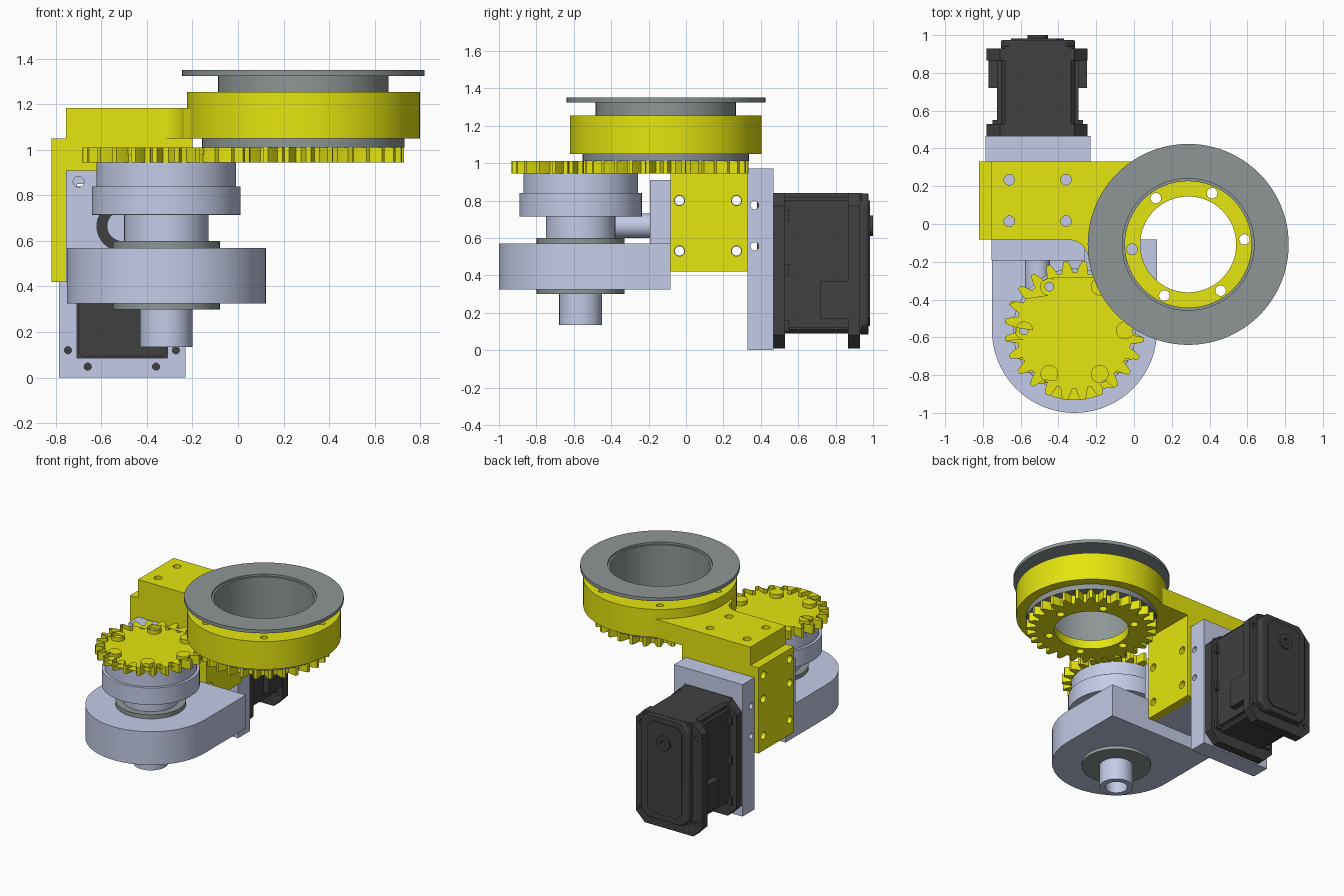
import bpy, bmesh, math
from mathutils import Matrix, Vector

cube = bpy.data.objects.get("Cube")
if cube:
    bpy.data.objects.remove(cube, do_unlink=True)

scene = bpy.context.scene
parts = []


def material(name, srgb):
    col = [((c + 0.055) / 1.055) ** 2.4 if c > 0.04 else c / 12.92 for c in srgb] + [1]
    m = bpy.data.materials.new(name)
    m.use_nodes = True
    m.diffuse_color = col
    m.node_tree.nodes["Principled BSDF"].inputs["Base Color"].default_value = col
    return m


YELLOW = material("yellow plastic", (0.90, 0.90, 0.06))
BLUE = material("pale blue grey", (0.78, 0.81, 0.92))
GREY = material("bearing grey", (0.56, 0.59, 0.59))
BLACK = material("motor black", (0.25, 0.25, 0.25))


def circle(cx, cy, r, n=64):
    return [(cx + r * math.cos(2 * math.pi * i / n), cy + r * math.sin(2 * math.pi * i / n))
            for i in range(n)]


def ring_of(c, r, hole, n=6, phase=0.0):
    """Small circular outlines spread round a centre."""
    return [circle(c[0] + r * math.cos(phase + 2 * math.pi * i / n),
                   c[1] + r * math.sin(phase + 2 * math.pi * i / n), hole, 20) for i in range(n)]


def rect(x0, y0, x1, y1, ch=0.0):
    """Rectangle outline, with cut corners when ch > 0."""
    if not ch:
        return [(x0, y0), (x1, y0), (x1, y1), (x0, y1)]
    return [(x0 + ch, y0), (x1 - ch, y0), (x1, y0 + ch), (x1, y1 - ch),
            (x1 - ch, y1), (x0 + ch, y1), (x0, y1 - ch), (x0, y0 + ch)]


def slab(name, mat, outline, a, b, holes=(), plane="xy", bevel=0.0):
    """Extrude an outline with holes from a to b, along z (plane xy) or y (plane xz)."""
    cu = bpy.data.curves.new(name, "CURVE")
    cu.dimensions, cu.fill_mode, cu.extrude = "2D", "BOTH", (b - a) / 2
    for pts in [outline, *holes]:
        sp = cu.splines.new("POLY")
        sp.points.add(len(pts) - 1)
        for p, (u, v) in zip(sp.points, pts):
            p.co = (u, v, 0, 1)
        sp.use_cyclic_u = True
    tmp = bpy.data.objects.new(name + "_outline", cu)
    scene.collection.objects.link(tmp)
    dg = bpy.context.evaluated_depsgraph_get()
    me = bpy.data.meshes.new_from_object(tmp.evaluated_get(dg))
    bpy.data.objects.remove(tmp, do_unlink=True)
    mid = (a + b) / 2
    bm = bmesh.new()
    bm.from_mesh(me)
    for v in bm.verts:
        x, y, z = v.co
        v.co = (x, y, z + mid) if plane == "xy" else (x, z + mid, y)
    bmesh.ops.remove_doubles(bm, verts=bm.verts, dist=1e-5)
    bmesh.ops.recalc_face_normals(bm, faces=bm.faces)
    bm.to_mesh(me)
    bm.free()
    me.name = name
    me.materials.clear()
    me.materials.append(mat)
    ob = bpy.data.objects.new(name, me)
    scene.collection.objects.link(ob)
    parts.append(ob)
    if bevel:
        m = ob.modifiers.new("rounded edges", "BEVEL")
        m.width, m.segments, m.limit_method = bevel, 3, "ANGLE"
    return ob


def drill(ob, axis, holes, r):
    """Cut round holes; each is (centre, length)."""
    bm = bmesh.new()
    turn = Matrix.Rotation(math.pi / 2, 4, "Y") if axis == "x" else Matrix()
    for centre, length in holes:
        bmesh.ops.create_cone(bm, cap_ends=True, segments=24, radius1=r, radius2=r, depth=length,
                              matrix=Matrix.Translation(Vector(centre)) @ turn)
    me = bpy.data.meshes.new("cutter")
    bm.to_mesh(me)
    bm.free()
    cutter = bpy.data.objects.new("cutter", me)
    cutter.hide_render = True
    scene.collection.objects.link(cutter)
    mod = ob.modifiers.new("holes", "BOOLEAN")
    mod.operation, mod.solver, mod.object = "DIFFERENCE", "EXACT", cutter
    dg = bpy.context.evaluated_depsgraph_get()
    new = bpy.data.meshes.new_from_object(ob.evaluated_get(dg))
    ob.modifiers.clear()
    ob.data = new
    bpy.data.objects.remove(cutter, do_unlink=True)


def gear(c, teeth, m, phase):
    """Toothed outline with module m and a tooth centred on phase."""
    pr, step, pts = m * teeth / 2, 2 * math.pi / teeth, []
    for i in range(teeth):
        for f, r in ((-.36, pr - 1.2 * m), (-.24, pr), (-.11, pr + m),
                     (.11, pr + m), (.24, pr), (.36, pr - 1.2 * m)):
            t = phase + (i + f) * step
            pts.append((c[0] + r * math.cos(t), c[1] + r * math.sin(t)))
    return pts


S = (-0.315, -0.563)   # drive shaft axis
R = (0.287, -0.108)    # large ring axis
MX, MZ = -0.51, 0.665  # motor axis
MESH = math.atan2(R[1] - S[1], R[0] - S[0])

# Gearbox housing with rounded front
nose = [(S[0] + 0.437 * math.cos(math.pi + math.pi * i / 40),
         S[1] + 0.437 * math.sin(math.pi + math.pi * i / 40)) for i in range(41)]
slab("gearbox_housing", BLUE, nose + [(0.122, -0.083), (-0.752, -0.083)], 0.325, 0.57)

# Drive shaft stack
slab("lower_bearing", GREY, circle(*S, 0.235), 0.30, 0.325, [circle(*S, 0.10)])
slab("upper_bearing", GREY, circle(*S, 0.235), 0.57, 0.60)
slab("shaft_end", BLUE, circle(*S, 0.115), 0.135, 0.33, [circle(*S, 0.075)])
slab("shaft_neck", BLUE, circle(*S, 0.185), 0.59, 0.72)
slab("shaft_flange", BLUE, circle(*S, 0.327), 0.715, 0.84, bevel=0.01)
slab("gear_hub", BLUE, circle(*S, 0.307), 0.84, 0.945)

# Drive gear, counterbored for six screws
teeth = gear(S, 24, 0.0285, MESH)
slab("drive_gear_lower", YELLOW, teeth, 0.945, 0.98, ring_of(S, 0.267, 0.023))
slab("drive_gear_upper", YELLOW, teeth, 0.98, 1.01, ring_of(S, 0.267, 0.047))

# Driven gear, bearing tube and flange
slab("driven_gear", YELLOW, gear(R, 29, 0.0285, MESH + math.pi + math.pi / 29), 0.945, 1.01,
     [circle(*R, 0.254)] + ring_of(R, 0.299, 0.028, 6, math.radians(5)))
slab("lower_ring_bearing", GREY, circle(*R, 0.445), 1.01, 1.055, [circle(*R, 0.335)])
slab("bearing_tube", GREY, circle(*R, 0.375), 1.05, 1.335, [circle(*R, 0.335)])
slab("top_flange", GREY, circle(*R, 0.532, 96), 1.325, 1.35, [circle(*R, 0.349)])

# Ring holder, with screw holes sunk in its top
slab("ring_holder", YELLOW, circle(*R, 0.512, 96), 1.05, 1.20, [circle(*R, 0.37)])
slab("ring_holder_top", YELLOW, circle(*R, 0.512, 96), 1.20, 1.255,
     [circle(*R, 0.37)] + ring_of(R, 0.445, 0.024, 6, math.radians(5)))

# Arm with a fillet leading into the ring holder
fillet = [(-0.35 + 0.11 * math.cos(math.radians(90 - 9 * i)),
           -0.193 + 0.11 * math.sin(math.radians(90 - 9 * i))) for i in range(11)]
slab("arm", YELLOW, [(-0.20, 0.33), (0.03, 0.33), (-0.1, 0.1), (-0.16, -0.1), (-0.2, -0.25)]
     + fillet[::-1] + [(-0.35, -0.05), (-0.20, -0.05)], 1.05, 1.185)

# Saddle bracket that straddles the mounting block
saddle = slab("saddle_bracket", YELLOW,
              [(-0.82, 0.42), (-0.755, 0.42), (-0.755, 0.91), (-0.26, 0.91), (-0.26, 0.42),
               (-0.20, 0.42), (-0.20, 1.185), (-0.755, 1.185), (-0.755, 1.05), (-0.82, 1.05)],
              -0.083, 0.33, plane="xz")
drill(saddle, "z", [((x, y, 1.06), 0.4) for x in (-0.66, -0.36) for y in (0.015, 0.235)], 0.028)
side_holes = [((MX, y, z), 0.8) for y in (-0.035, 0.27) for z in (0.53, 0.80)]
drill(saddle, "x", side_holes + [((-0.78, y, 0.975), 0.12) for y in (-0.035, 0.27)], 0.028)

# Mounting block with shaft bore
block = slab("mounting_block", BLUE, rect(-0.755, 0.42, -0.26, 0.91), -0.193, 0.33,
             [circle(MX, MZ, 0.11, 40)] + [circle(MX + s * 0.19, 0.86, 0.024, 20) for s in (-1, 1)],
             plane="xz")
drill(block, "x", side_holes, 0.024)
slab("motor_shaft", BLUE, circle(MX, MZ, 0.066, 40), -0.42, 0.42, plane="xz")

# Motor plate: a frame with screw holes
screws = [(s * dx, z) for s in (-1, 1) for dx, z in ((0.237, 0.12), (0.15, 0.048))]
plate = slab("motor_plate", BLUE, rect(-0.787, 0.0, -0.23, 0.97), 0.33, 0.467,
             [rect(-0.707, 0.085, -0.31, 0.85)]
             + [circle(MX + dx, z, 0.016, 16) for dx, z in screws], plane="xz")
drill(plate, "x", [((MX, 0.367, z), 0.8) for z in (0.555, 0.775)], 0.022)

# Motor body, end caps and back boss
slab("motor_body", BLACK, rect(-0.702, 0.09, -0.313, 0.84, 0.02), 0.38, 0.94, plane="xz")
slab("motor_front_flange", BLACK, rect(-0.78, 0.01, -0.245, 0.84, 0.07), 0.467, 0.53, plane="xz")
slab("motor_back_flange", BLACK, rect(-0.78, 0.01, -0.245, 0.84, 0.07), 0.865, 0.93,
     [circle(MX + s * 0.225, z, 0.016, 16) for s in (-1, 1) for z in (0.11, 0.74)], plane="xz")
slab("motor_back_cap", BLACK, rect(-0.705, 0.085, -0.312, 0.838, 0.05), 0.925, 0.975,
     plane="xz", bevel=0.012)
slab("motor_back_panel", BLACK, rect(-0.65, 0.13, -0.37, 0.80, 0.04), 0.97, 0.983, plane="xz")
slab("motor_back_boss", BLACK, circle(MX, MZ, 0.055, 32), 0.975, 1.0,
     [circle(MX, MZ, 0.022, 16)], plane="xz")

# Motor side covers, connector blocks and screw lugs on both sides
for side, s in (("right", -1), ("left", 1)):
    def strip(d0, z0, d1, z1):
        return rect(*sorted((MX + s * d0, MX + s * d1))[:1], z0,
                    max(MX + s * d0, MX + s * d1), z1)
    slab(side + "_motor_cover", BLACK, strip(0.15, 0.12, 0.215, 0.80), 0.53, 0.87, plane="xz")
    slab(side + "_connector_block", BLACK, strip(0.15, 0.17, 0.26, 0.37), 0.72, 0.905, plane="xz")
    for i, z in enumerate((0.13, 0.43, 0.72)):
        slab(f"{side}_screw_lug_{i + 1}", BLACK, strip(0.15, z - 0.03, 0.24, z + 0.03),
             0.50, 0.55, plane="xz")

# Smooth shading on round parts with crisp edges
bpy.ops.object.select_all(action="DESELECT")
for ob in parts:
    ob.select_set(True)
bpy.context.view_layer.objects.active = parts[0]
bpy.ops.object.shade_smooth_by_angle(angle=math.radians(25))
